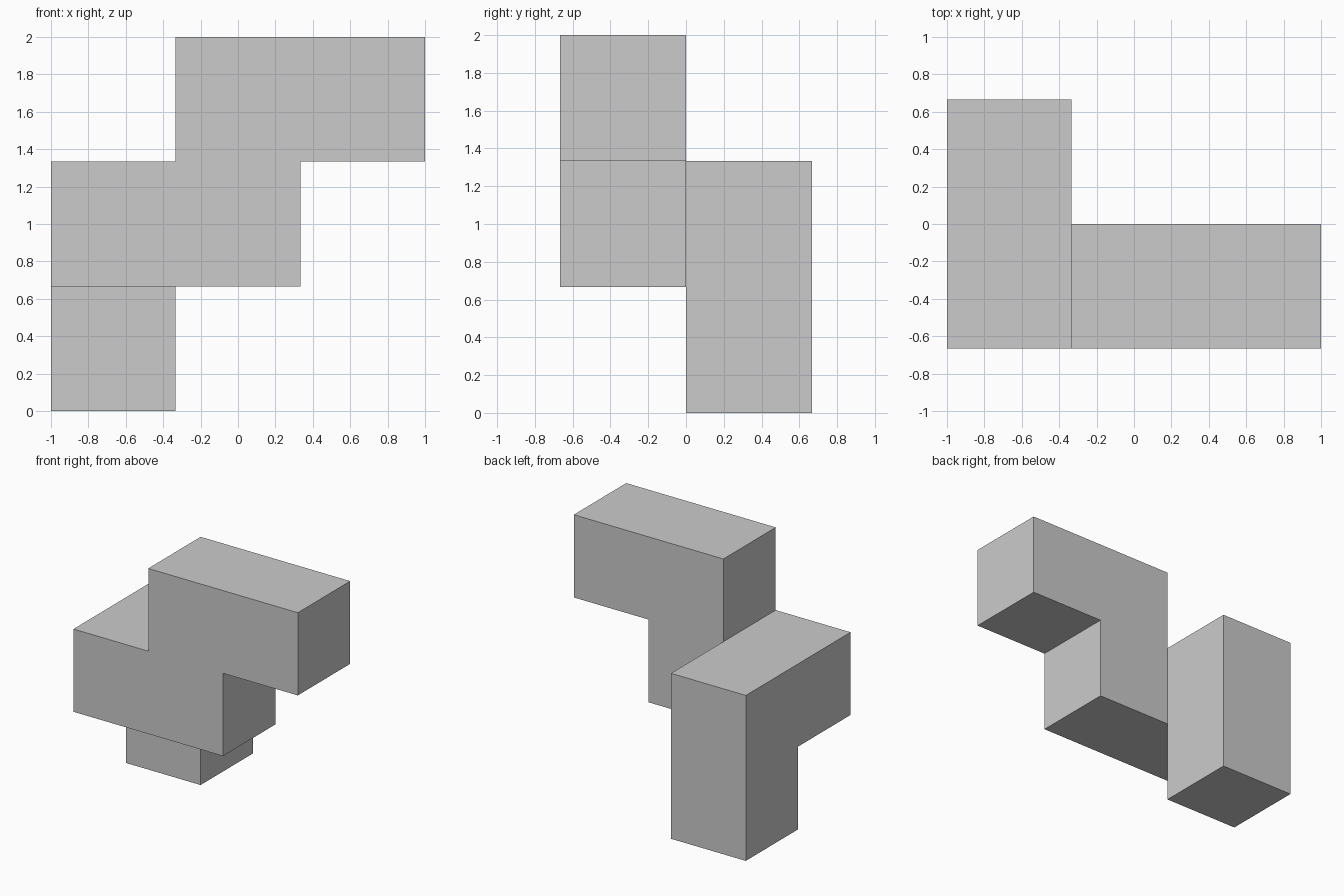
import bpy, bmesh, math
from mathutils import Vector

if "Cube" in bpy.data.objects:
    bpy.data.objects.remove(bpy.data.objects["Cube"])

S = 2 / 3                           # edge length of one cube
ORIGIN = Vector((-1, -S, 0))        # lower front left corner of the grid

# Chain of six cubes, as grid cells (x, y, z)
cells = [(0, 1, 0), (0, 1, 1), (0, 0, 1), (1, 0, 1), (1, 0, 2), (2, 0, 2)]


def outer_faces(bm, cell):
    """Add the sides of a cube that do not touch another cube."""
    centre = Vector(cell) + Vector((0.5, 0.5, 0.5))
    for axis in range(3):
        for sign in (-1, 1):
            n = Vector((0, 0, 0))
            n[axis] = sign
            if tuple(int(c + d) for c, d in zip(cell, n)) in cells:
                continue
            u = Vector((0, 0, 0))
            u[(axis + 1) % 3] = 0.5
            v = n.cross(u)
            mid = centre + n * 0.5
            corners = [mid - u - v, mid + u - v, mid + u + v, mid - u + v]
            bm.faces.new([bm.verts.new(ORIGIN + c * S) for c in corners])


# Joined solid with flat, merged sides
bm = bmesh.new()
for cell in cells:
    outer_faces(bm, cell)
bmesh.ops.remove_doubles(bm, verts=bm.verts, dist=0.001)
bmesh.ops.dissolve_limit(bm, angle_limit=math.radians(1), verts=bm.verts, edges=bm.edges)
bmesh.ops.recalc_face_normals(bm, faces=bm.faces)

mesh = bpy.data.meshes.new("cube_chain")
bm.to_mesh(mesh)
bm.free()
bpy.context.collection.objects.link(bpy.data.objects.new("cube_chain", mesh))
